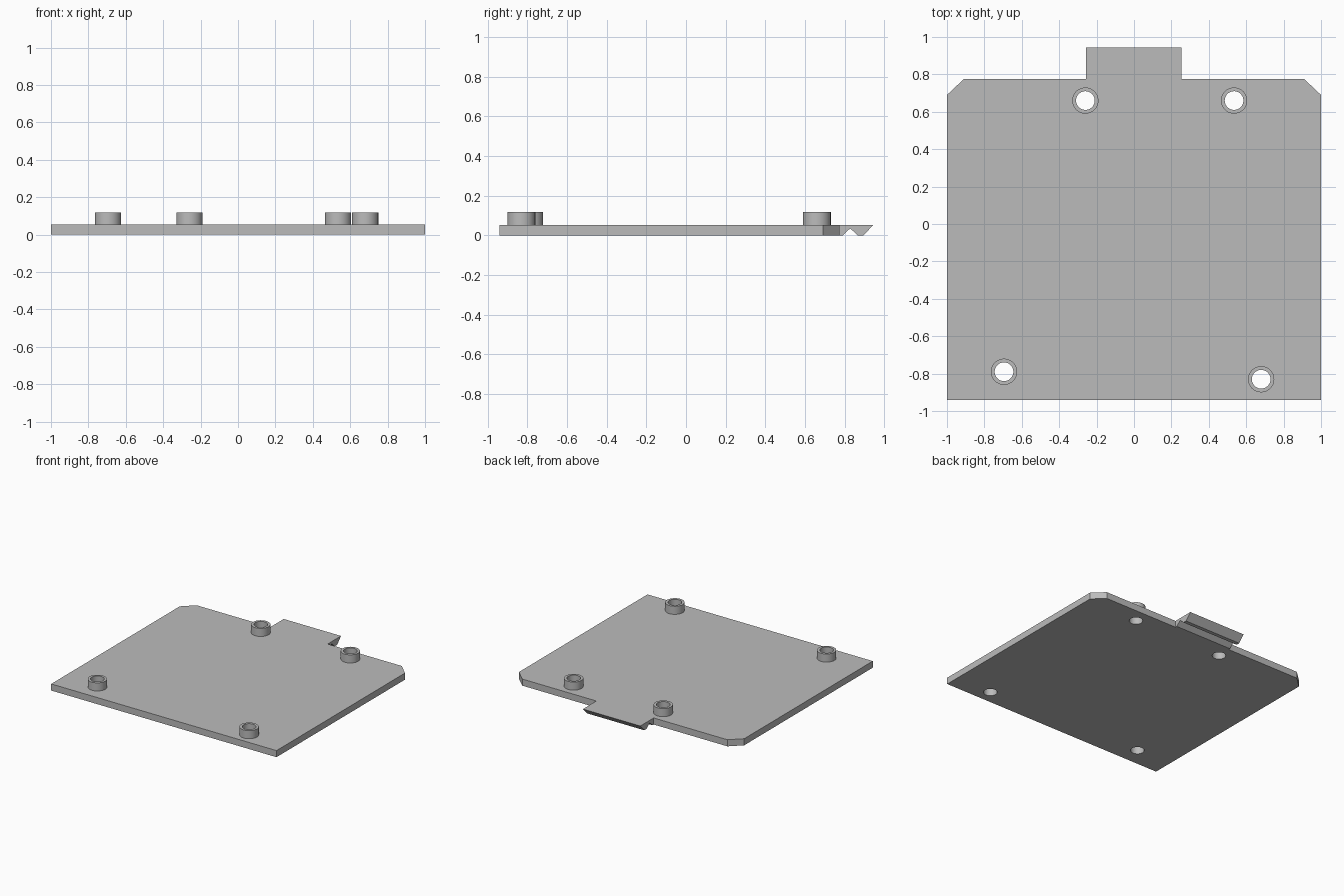
import bpy, bmesh, math
from mathutils import Matrix, Vector

cube = bpy.data.objects.get("Cube")
if cube:
    bpy.data.objects.remove(cube, do_unlink=True)

THICK, TOP = 0.053, 0.118          # plate thickness, spacer height
OUTER, INNER, SIDES = 0.07, 0.05, 48
SPOTS = [(-0.26, 0.66), (0.535, 0.66), (-0.695, -0.79), (0.68, -0.83)]

grey = bpy.data.materials.new("plain grey")
grey.use_nodes = True
colour = (0.5, 0.5, 0.5, 1)
grey.diffuse_color = colour
grey.node_tree.nodes["Principled BSDF"].inputs["Base Color"].default_value = colour


def add_object(name, bm):
    bmesh.ops.recalc_face_normals(bm, faces=bm.faces)
    mesh = bpy.data.meshes.new(name)
    bm.to_mesh(mesh)
    bm.free()
    mesh.materials.append(grey)
    obj = bpy.data.objects.new(name, mesh)
    bpy.context.collection.objects.link(obj)
    return obj


def prism(name, points, depth):
    """Extrude a closed outline along a vector."""
    bm = bmesh.new()
    face = bm.faces.new([bm.verts.new(p) for p in points])
    out = bmesh.ops.extrude_face_region(bm, geom=[face], use_keep_orig=True)
    moved = [v for v in out["geom"] if isinstance(v, bmesh.types.BMVert)]
    bmesh.ops.translate(bm, verts=moved, vec=Vector(depth))
    return add_object(name, bm)


def cut(target, cutter):
    mod = target.modifiers.new(cutter.name, "BOOLEAN")
    mod.operation, mod.solver, mod.object = "DIFFERENCE", "EXACT", cutter
    bpy.context.view_layer.objects.active = target
    bpy.ops.object.modifier_apply(modifier=mod.name)
    bpy.data.objects.remove(cutter, do_unlink=True)


# Plate with clipped back corners and a latch tab
outline = [(-1, -0.94), (1, -0.94), (1, 0.69), (0.91, 0.775), (0.253, 0.775),
           (0.253, 0.97), (-0.256, 0.97), (-0.256, 0.775), (-0.91, 0.775), (-1, 0.69)]
plate = prism("base_plate", [(x, y, 0) for x, y in outline], (0, 0, THICK))

# V groove under the tab and its bevelled tip
groove = [(0.75, -0.037), (0.828, 0.035), (0.905, -0.037)]
tip = [(0.885, -0.0106), (0.955, 0.0636), (1.1, 0.0636), (1.1, -0.0106)]
for name, shape in (("groove_cutter", groove), ("tip_cutter", tip)):
    cut(plate, prism(name, [(-0.4, y, z) for y, z in shape], (0.8, 0, 0)))

# Screw holes through the plate
for x, y in SPOTS:
    bm = bmesh.new()
    bmesh.ops.create_cone(bm, cap_ends=True, segments=SIDES, radius1=INNER,
                          radius2=INNER, depth=0.3, matrix=Matrix.Translation((x, y, 0)))
    cut(plate, add_object("hole_cutter", bm))


# Hollow spacers standing on the plate
def spacer(name, x, y):
    bm = bmesh.new()
    section = [(INNER, THICK), (OUTER, THICK), (OUTER, TOP), (INNER, TOP)]
    rings = []
    for r, z in section:
        angles = [math.tau * i / SIDES for i in range(SIDES)]
        rings.append([bm.verts.new((x + r * math.cos(a), y + r * math.sin(a), z))
                      for a in angles])
    # the underside ring is left open where it meets the plate
    for low, high in zip(rings[1:], rings[2:] + rings[:1]):
        for i in range(SIDES):
            j = (i + 1) % SIDES
            bm.faces.new((low[i], low[j], high[j], high[i]))
    return add_object(name, bm)


parts = [plate]
names = ["back_right_spacer", "back_left_spacer", "front_right_spacer", "front_left_spacer"]
for name, (x, y) in zip(names, SPOTS):
    parts.append(spacer(name, x, y))

# Smooth round walls, crisp edges
bpy.ops.object.select_all(action="DESELECT")
for obj in parts:
    obj.select_set(True)
bpy.context.view_layer.objects.active = plate
bpy.ops.object.shade_smooth_by_angle(angle=math.radians(30))
